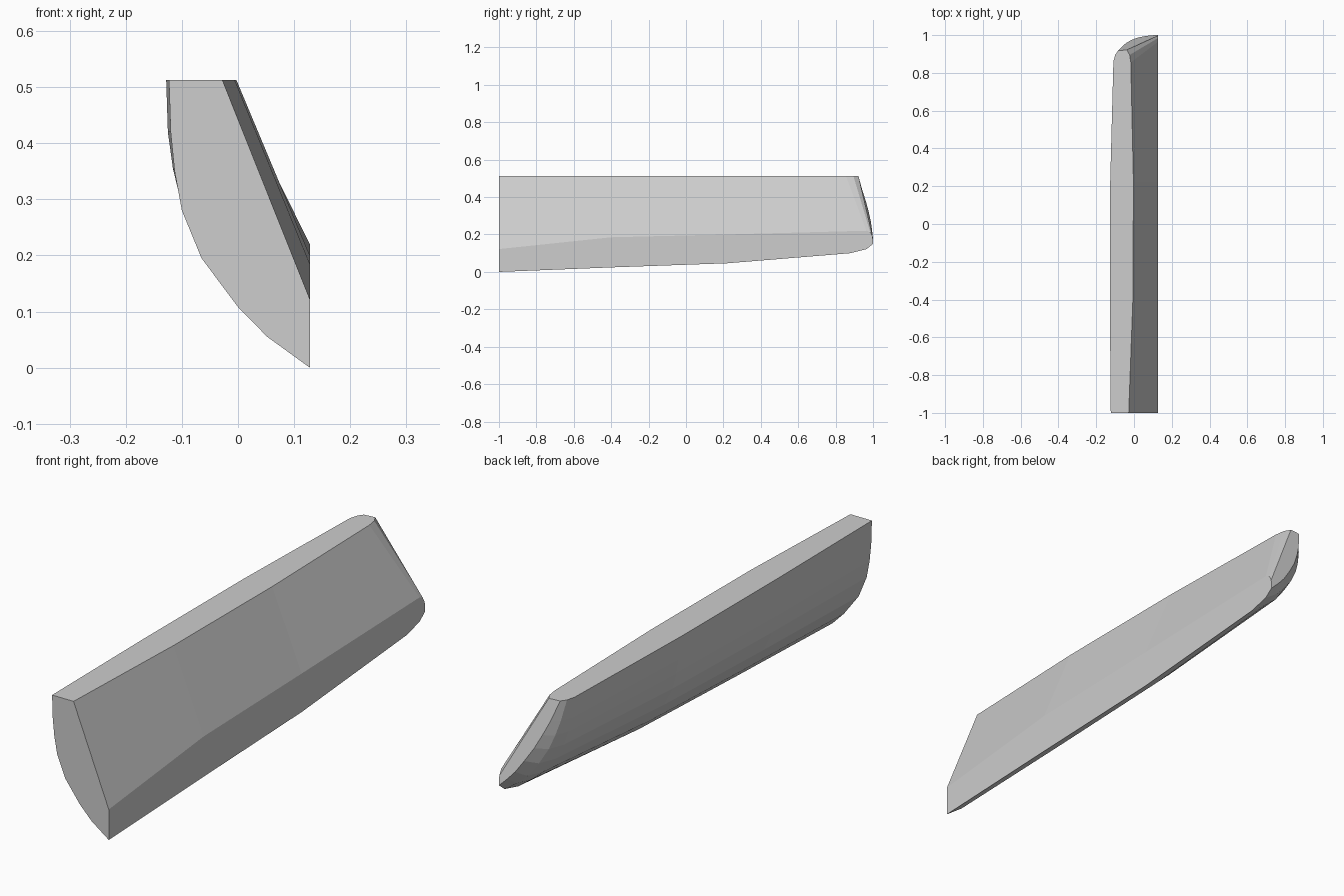
import bpy, bmesh

TOP = 0.513   # flat upper surface
SIDE = 0.128  # flat right side


def section(y, hull, top_x, band_z):
    """Flat cross-section: curved hull, then side band top, then top edge."""
    return [(x, y, z) for x, z in hull] + [(SIDE, y, band_z), (top_x, y, TOP)]


# Straight body sections
rings = [
    section(-1.0, [(-0.123, TOP), (-0.12, 0.42), (-0.113, 0.35), (-0.10, 0.28),
                   (-0.065, 0.195), (0.0, 0.108), (0.052, 0.055), (SIDE, 0.0)],
            -0.028, 0.122),
    section(-0.4, [(-0.128, TOP), (-0.125, 0.42), (-0.116, 0.355), (-0.10, 0.288),
                   (-0.063, 0.208), (0.0, 0.125), (0.052, 0.075), (SIDE, 0.024)],
            -0.006, 0.185),
    section(0.22, [(-0.126, TOP), (-0.122, 0.425), (-0.112, 0.365), (-0.096, 0.30),
                   (-0.058, 0.225), (0.0, 0.148), (0.053, 0.098), (SIDE, 0.046)],
            -0.003, 0.20),
]

# Rounded nose, leaning forward towards the bottom
rings += [
    [(-0.109, 0.86, TOP), (-0.10, 0.865, 0.43), (-0.09, 0.87, 0.375), (-0.074, 0.875, 0.32),
     (-0.038, 0.88, 0.255), (0.01, 0.885, 0.193), (0.06, 0.89, 0.15), (SIDE, 0.88, 0.10),
     (SIDE, 0.965, 0.22), (-0.017, 0.855, TOP)],
    [(-0.10, 0.895, TOP), (-0.085, 0.914, 0.43), (-0.07, 0.927, 0.375), (-0.05, 0.938, 0.32),
     (-0.014, 0.95, 0.257), (0.032, 0.957, 0.197), (0.075, 0.962, 0.158), (SIDE, 0.965, 0.122),
     (SIDE, 0.985, 0.212), (-0.023, 0.895, TOP)],
    [(-0.085, 0.917, TOP), (-0.06, 0.943, 0.435), (-0.037, 0.961, 0.38), (-0.01, 0.976, 0.325),
     (0.025, 0.988, 0.27), (0.06, 0.995, 0.22), (0.092, 0.999, 0.185), (SIDE, 1.0, 0.15),
     (SIDE, 0.998, 0.188), (-0.038, 0.922, TOP)],
]

# Loft the sections into one closed solid
bm = bmesh.new()
loops = [[bm.verts.new(p) for p in ring] for ring in rings]
n = len(loops[0])
for a, b in zip(loops, loops[1:]):
    for i in range(n):
        j = (i + 1) % n
        bm.faces.new((a[i], a[j], b[j], b[i]))
bm.faces.new(loops[0])
bm.faces.new(loops[-1])
bmesh.ops.recalc_face_normals(bm, faces=bm.faces)

mesh = bpy.data.meshes.new("curved_trim_panel")
bm.to_mesh(mesh)
bm.free()

grey = bpy.data.materials.new("light_grey")
grey.diffuse_color = (0.61, 0.61, 0.61, 1)
mesh.materials.append(grey)
panel = bpy.data.objects.new("curved_trim_panel", mesh)
bpy.context.collection.objects.link(panel)
